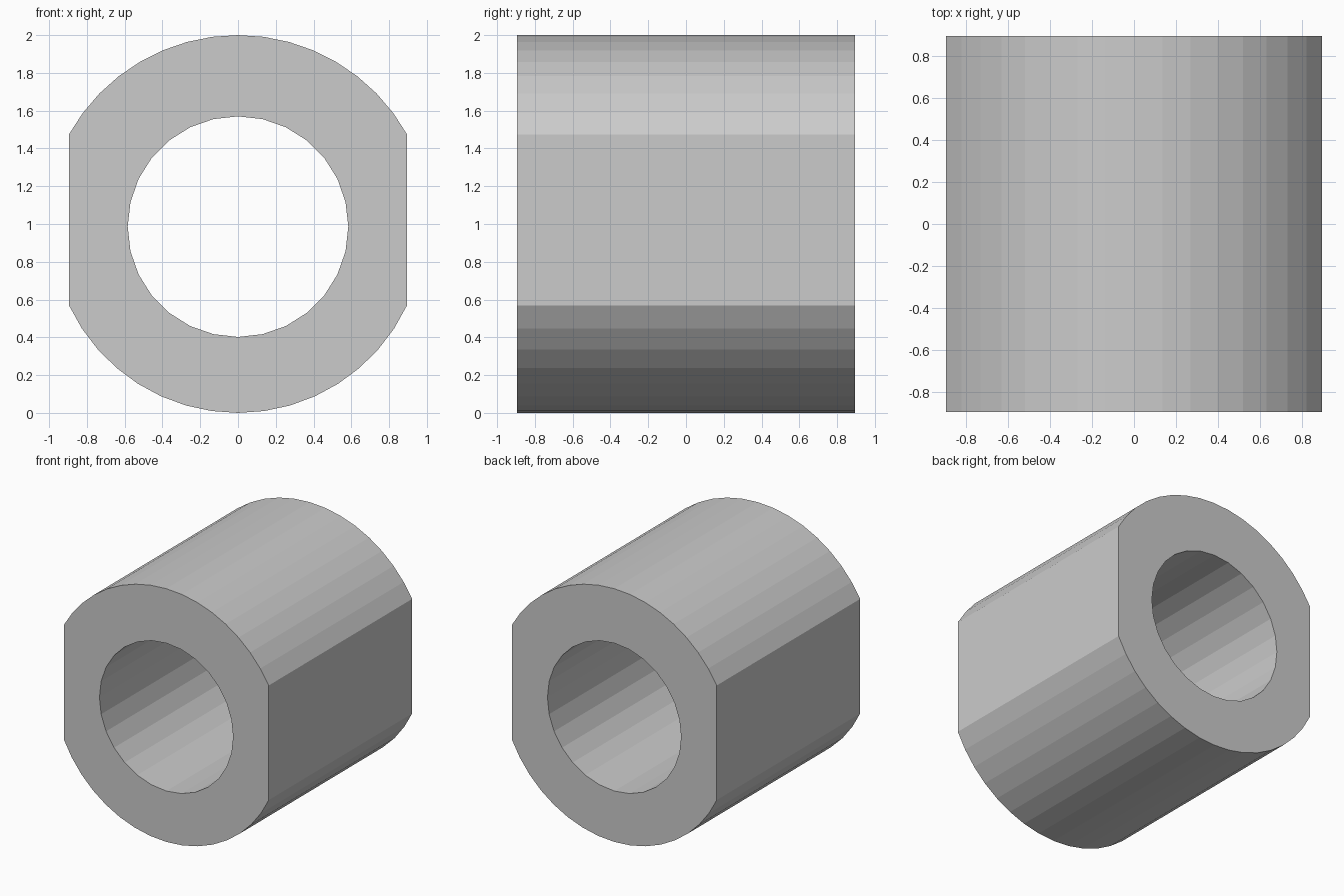
import bpy, bmesh
from math import acos, pi, cos, sin

if "Cube" in bpy.data.objects:
    bpy.data.objects.remove(bpy.data.objects["Cube"])

HALF = 0.895  # half width across the flats and half length of the sleeve


def arc(cz, r, a0, a1, n):
    return [(r * cos(a0 + (a1 - a0) * i / n), cz + r * sin(a0 + (a1 - a0) * i / n))
            for i in range(n + 1)]


# Outer outline: upper and lower arcs joined by two vertical flats
ru, rl = 1.025, 0.988
au, al = acos(HALF / ru), acos(HALF / rl)
outer = arc(2 - ru, ru, au, pi - au, 16) + arc(rl, rl, pi + al, 2 * pi - al, 16)

# Round bore
bore = arc(0.986, 0.584, pi / 2, pi / 2 + 2 * pi, 28)[:-1]

# Fill the ring between both outlines and extrude it along y
bm = bmesh.new()
edges = []
for loop in (outer, bore):
    vs = [bm.verts.new((x, -HALF, z)) for x, z in loop]
    edges += [bm.edges.new((v, vs[(i + 1) % len(vs)])) for i, v in enumerate(vs)]
bmesh.ops.triangle_fill(bm, edges=edges, use_beauty=True)
res = bmesh.ops.extrude_face_region(bm, geom=bm.faces[:], use_keep_orig=True)
top = [g for g in res["geom"] if isinstance(g, bmesh.types.BMVert)]
bmesh.ops.translate(bm, verts=top, vec=(0, 2 * HALF, 0))
bmesh.ops.recalc_face_normals(bm, faces=bm.faces[:])

mesh = bpy.data.meshes.new("flat_sided_sleeve")
bm.to_mesh(mesh)
bm.free()
bpy.context.collection.objects.link(bpy.data.objects.new("flat_sided_sleeve", mesh))
